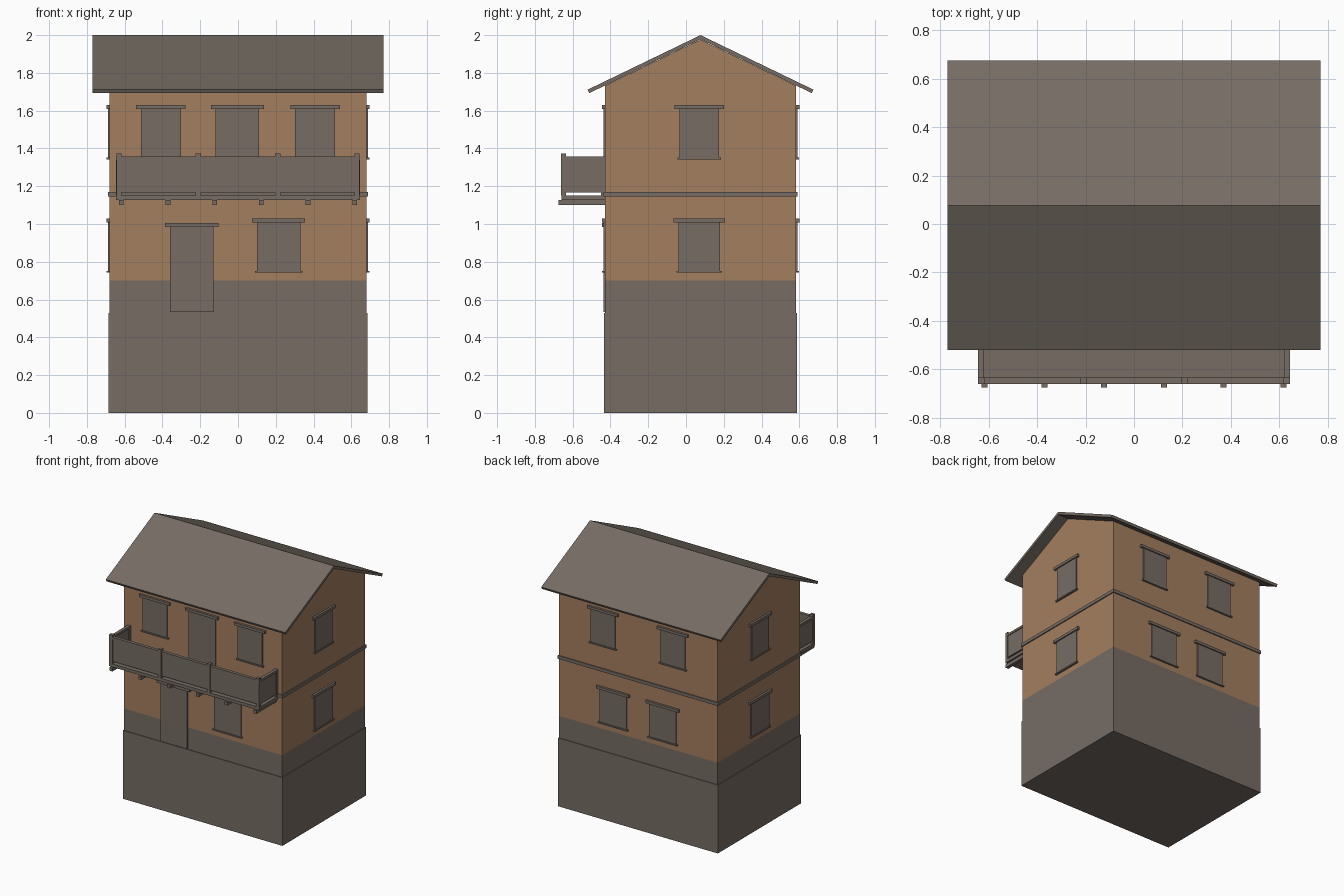
import bpy, bmesh
from mathutils import Vector, Matrix

cube = bpy.data.objects.get("Cube")
if cube:
    bpy.data.objects.remove(cube, do_unlink=True)


def material(name, rgb):
    m = bpy.data.materials.new(name)
    m.use_nodes = True
    m.diffuse_color = (*rgb, 1)
    m.node_tree.nodes["Principled BSDF"].inputs["Base Color"].default_value = (*rgb, 1)
    return m


STONE = material("grey_brown", (0.18, 0.15, 0.127))
PLASTER = material("warm_orange", (0.37, 0.21, 0.112))

CY = 0.077           # ridge line
HX, HY = 0.68, 0.506  # half size of the walls
BASE_TOP = 0.53


def finish(name, bm, *mats):
    bmesh.ops.recalc_face_normals(bm, faces=bm.faces)
    mesh = bpy.data.meshes.new(name)
    bm.to_mesh(mesh)
    bm.free()
    for m in mats:
        mesh.materials.append(m)
    ob = bpy.data.objects.new(name, mesh)
    bpy.context.collection.objects.link(ob)
    return ob


def box(name, x, y, z, mat=STONE, turn=None):
    """Box from three (low, high) ranges, optionally moved by a matrix."""
    bm = bmesh.new()
    bmesh.ops.create_cube(bm, size=1)
    for v in bm.verts:
        v.co = Vector(r[0] + (c + 0.5) * (r[1] - r[0]) for c, r in zip(v.co, (x, y, z)))
    if turn:
        bm.transform(turn)
    return finish(name, bm, mat)


def prism(profile, half):
    """Extrude a (y, z) outline along x."""
    bm = bmesh.new()
    face = bm.faces.new([bm.verts.new((-half, y, z)) for y, z in profile])
    ext = bmesh.ops.extrude_face_region(bm, geom=[face])["geom"]
    verts = [g for g in ext if isinstance(g, bmesh.types.BMVert)]
    bmesh.ops.translate(bm, verts=verts, vec=(2 * half, 0, 0))
    return bm


# Base and walls: the lower strip of the walls is stone coloured
box("stone_base", (-HX - 0.005, HX + 0.005), (CY - HY - 0.005, CY + HY + 0.005), (0, BASE_TOP))
EAVE_WALL, RIDGE_WALL = 1.732, 1.976
bm = prism([(CY - HY, BASE_TOP), (CY + HY, BASE_TOP), (CY + HY, EAVE_WALL),
            (CY, RIDGE_WALL), (CY - HY, EAVE_WALL)], HX)
STRIP = 0.70
bmesh.ops.bisect_plane(bm, geom=bm.verts[:] + bm.edges[:] + bm.faces[:],
                       plane_co=(0, 0, STRIP), plane_no=(0, 0, 1))
for f in bm.faces:
    f.material_index = 0 if f.calc_center_median().z < STRIP else 1
finish("walls", bm, STONE, PLASTER)

# Roof: bent slab with ends cut square to the slope
bm = prism([(CY, 2.0), (CY + 0.598, 1.711), (CY + 0.589, 1.693), (CY, 1.978),
            (CY - 0.589, 1.693), (CY - 0.598, 1.711)], 0.77)
finish("roof", bm, STONE)

# Floor band around the house
for s, side in ((-1, "front"), (1, "back")):
    y = CY + s * HY
    box(side + "_band", (-HX - 0.008, HX + 0.008), sorted((y, y + s * 0.008)), (1.145, 1.17))
for s, side in ((-1, "right"), (1, "left")):
    box(side + "_band", sorted((s * HX, s * (HX + 0.008))), (CY - HY, CY + HY), (1.145, 1.17))


def wall_frame(angle, distance, centre):
    """Place something made for a wall at y = 0 facing -y."""
    return (Matrix.Translation(centre) @ Matrix.Rotation(angle, 4, "Z")
            @ Matrix.Translation((0, -distance, 0)))


QUARTER = 1.5707963
WALLS = {
    "front": wall_frame(0, HY, (0, CY, 0)),
    "back": wall_frame(2 * QUARTER, HY, (0, CY, 0)),
    "left": wall_frame(QUARTER, HX, (0, CY, 0)),
    "right": wall_frame(-QUARTER, HX, (0, CY, 0)),
}


def opening(name, wall, x, width, low, high, sill=True):
    t, h = WALLS[wall], width / 2
    box(name + "_panel", (x - h, x + h), (-0.008, 0), (low, high), turn=t)
    box(name + "_lintel", (x - h - 0.026, x + h + 0.026), (-0.017, 0), (high, high + 0.021), turn=t)
    if sill:
        box(name + "_sill", (x - h - 0.011, x + h + 0.011), (-0.015, 0), (low - 0.01, low), turn=t)


UPPER, LOWER = (1.352, 1.608), (0.752, 1.007)
# Front doors and windows
opening("front_door", "front", -0.245, 0.23, BASE_TOP + 0.005, 0.985, False)
opening("front_lower_window", "front", 0.215, 0.23, *LOWER)
opening("balcony_door", "front", -0.003, 0.23, 1.145, 1.608, False)
for s, side in ((-1, "right"), (1, "left")):
    opening(f"front_upper_window_{side}", "front", s * 0.408, 0.21, *UPPER)
    opening(f"back_upper_window_{side}", "back", -s * 0.30, 0.21, *UPPER)
    opening(f"back_lower_window_{side}", "back", -s * 0.213, 0.23, *LOWER)
    opening(f"{side}_upper_window", side, -s * 0.007, 0.21, *UPPER)
    opening(f"{side}_lower_window", side, -s * 0.007, 0.22, *LOWER)

# Balcony deck on joists
WALL_Y, EDGE, BX = CY - HY, -0.66, 0.645
box("balcony_deck", (-BX, BX), (EDGE, WALL_Y), (1.126, 1.150))
for i in range(6):
    x = -0.6175 + i * 0.247
    box(f"balcony_joist_{i + 1}", (x - 0.0125, x + 0.0125), (-0.675, WALL_Y), (1.10, 1.126))

# Balcony railing: posts, boards with a gap below, and top rails
for i in range(4):
    x = -0.63 + i * 0.42
    box(f"balcony_post_{i + 1}", (x - 0.014, x + 0.014), (EDGE - 0.001, EDGE + 0.025), (1.15, 1.372))
box("front_railing_board", (-BX + 0.01, BX - 0.01), (EDGE + 0.006, EDGE + 0.018), (1.167, 1.345))
box("front_top_rail", (-BX, BX), (EDGE, EDGE + 0.025), (1.34, 1.357))
for s, side in ((-1, "right"), (1, "left")):
    box(side + "_railing_board", sorted((s * (BX - 0.018), s * (BX - 0.006))),
        (EDGE + 0.01, WALL_Y), (1.167, 1.345))
    box(side + "_top_rail", sorted((s * (BX - 0.025), s * BX)), (EDGE, WALL_Y), (1.34, 1.357))
    box(side + "_wall_post", sorted((s * (BX - 0.025), s * BX)), (WALL_Y - 0.02, WALL_Y), (1.15, 1.345))
